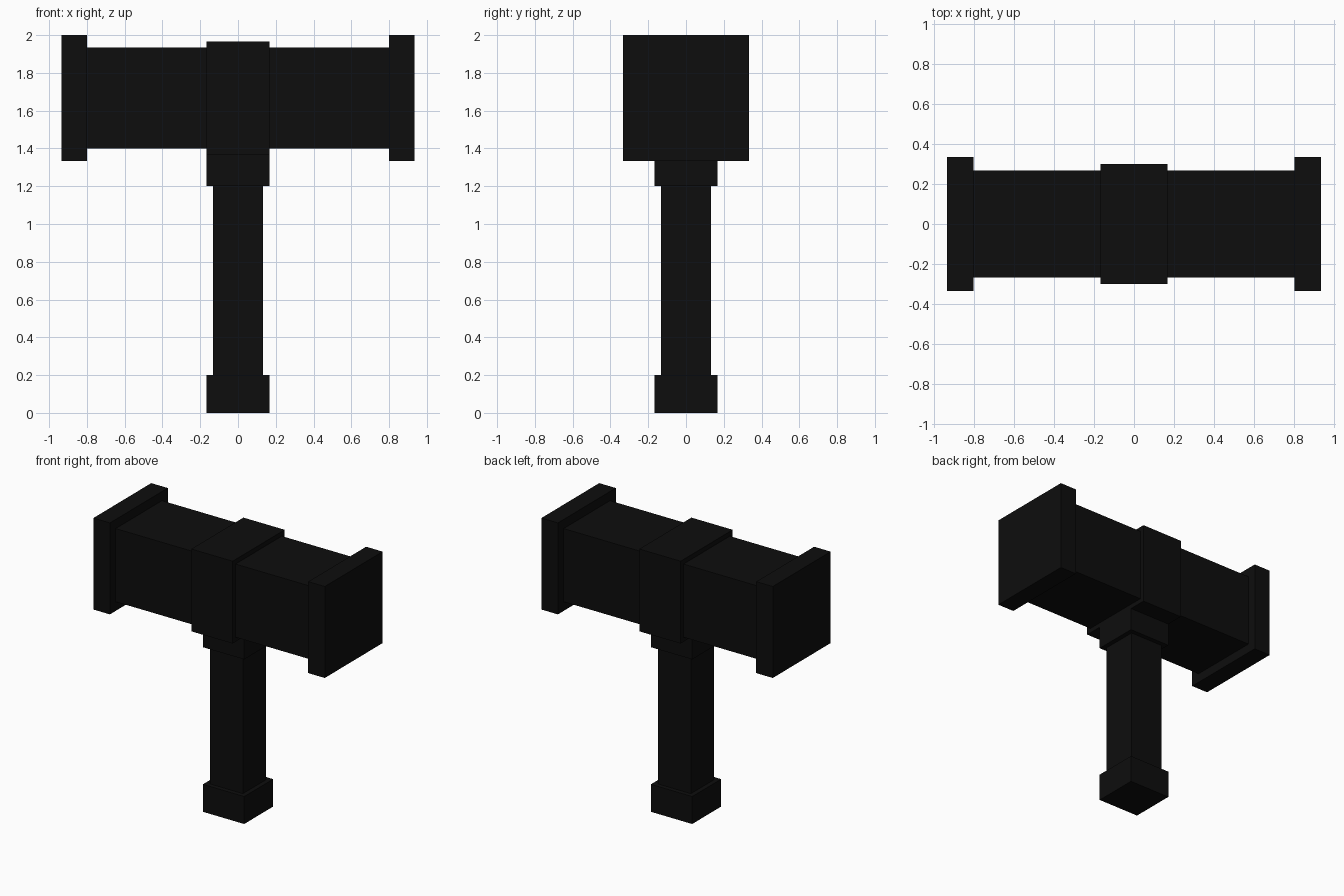
import bpy
import bmesh
from mathutils import Matrix, Vector

default = bpy.data.objects.get("Cube")
if default:
    bpy.data.objects.remove(default, do_unlink=True)

# One near-black colour for everything
black = bpy.data.materials.new("near_black")
black.use_nodes = True
colour = (0.004, 0.004, 0.004, 1)
black.diffuse_color = colour
black.node_tree.nodes["Principled BSDF"].inputs["Base Color"].default_value = colour


def box(name, size, centre):
    """Flat-faced block of full dimensions size around centre."""
    bm = bmesh.new()
    bmesh.ops.create_cube(bm, size=1, matrix=Matrix.Translation(centre) @ Matrix.Diagonal((*size, 1)))
    mesh = bpy.data.meshes.new(name)
    bm.to_mesh(mesh)
    bm.free()
    mesh.materials.append(black)
    obj = bpy.data.objects.new(name, mesh)
    bpy.context.collection.objects.link(obj)
    return obj


U = 1 / 15          # modelling unit
HEAD_Z = 25 * U     # height of the head's axis


def upright(name, width, bottom, top):
    """Square block on the handle's axis, in units."""
    return box(name, (width * U, width * U, (top - bottom) * U),
               Vector((0, 0, (bottom + top) / 2 * U)))


# Handle: pommel, shaft and collar under the head
upright("pommel", 5, 0, 3)
upright("shaft", 4, 3, 18)
upright("collar", 5, 18, 20.5)

# Head: middle band, with a barrel and an end cap on each side
box("head_band", (5 * U, 9 * U, 9 * U), (0, 0, HEAD_Z))
for side, sign in (("left", 1), ("right", -1)):
    box(side + "_barrel", (9.5 * U, 8 * U, 8 * U), (sign * 7.25 * U, 0, HEAD_Z))
    box(side + "_end_cap", (2 * U, 10 * U, 10 * U), (sign * 13 * U, 0, HEAD_Z))
